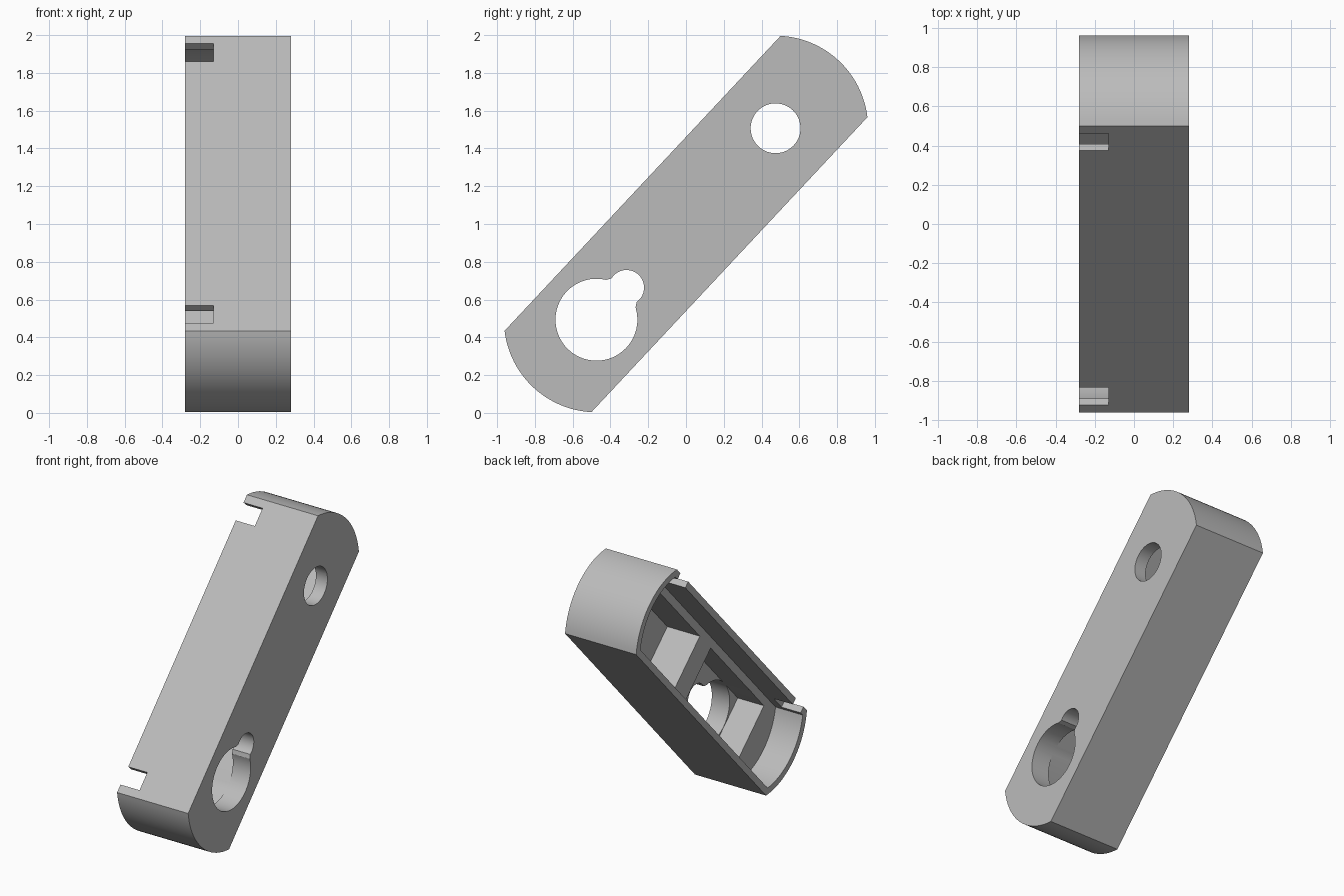
import bpy
import bmesh
from math import sin, cos, asin, pi, radians
from mathutils import Matrix

cube = bpy.data.objects.get("Cube")
if cube:
    bpy.data.objects.remove(cube)

TILT = radians(46.9)      # lean of the long axis
HALF = 0.28               # half thickness across x
PIVOT = 0.694             # distance of the end-arc centres from the middle
RADIUS, WIDTH = 0.49, 0.315
OPEN = -HALF              # the open side

grey = bpy.data.materials.new("plain_grey")
grey.use_nodes = True
grey.diffuse_color = (0.5, 0.5, 0.5, 1)
grey.node_tree.nodes["Principled BSDF"].inputs["Base Color"].default_value = (0.5, 0.5, 0.5, 1)


def prism(name, outline, x0, x1):
    """Extrude an outline, given along and across the bar, from x0 to x1."""
    bm = bmesh.new()
    face = bm.faces.new([bm.verts.new((x0, u, v)) for u, v in outline])
    new = bmesh.ops.extrude_face_region(bm, geom=[face])["geom"]
    bmesh.ops.translate(bm, vec=(x1 - x0, 0, 0),
                        verts=[g for g in new if isinstance(g, bmesh.types.BMVert)])
    bmesh.ops.recalc_face_normals(bm, faces=bm.faces)
    bm.transform(Matrix.Translation((0, 0, 1)) @ Matrix.Rotation(TILT, 4, 'X'))
    mesh = bpy.data.meshes.new(name)
    bm.to_mesh(mesh)
    bm.free()
    mesh.materials.append(grey)
    ob = bpy.data.objects.new(name, mesh)
    bpy.context.collection.objects.link(ob)
    return ob


def arc(centre, radius, a0, a1, steps):
    return [(centre + radius * cos(a0 + (a1 - a0) * i / steps),
             radius * sin(a0 + (a1 - a0) * i / steps)) for i in range(steps + 1)]


def bar(radius, width):
    """Bar outline with a shallow arc at each end."""
    a = asin(width / radius)
    return arc(PIVOT, radius, -a, a, 24) + arc(-PIVOT, radius, pi - a, pi + a, 24)


def circle(centre, radius):
    return arc(centre, radius, 0, 2 * pi * 47 / 48, 47)


def box(u0, u1, v0, v1):
    return [(u0, v0), (u1, v0), (u1, v1), (u0, v1)]


body = prism("shell_body", bar(RADIUS, WIDTH), -HALF, HALF)


def cut(name, outline, x0, x1):
    cutter = prism(name, outline, x0, x1)
    cutter.hide_render = True
    mod = body.modifiers.new(name, 'BOOLEAN')
    mod.operation, mod.solver, mod.object = 'DIFFERENCE', 'EXACT', cutter
    bpy.context.view_layer.objects.active = body
    bpy.ops.object.modifier_apply(modifier=name)
    bpy.data.objects.remove(cutter)


# Shallow recess for a cover, leaving a ledge inside the thin rim
LEDGE = OPEN + 0.214
cut("cover_recess", bar(RADIUS - 0.045, WIDTH - 0.045), OPEN - 0.1, LEDGE)

# Deep pockets on both sides of the cross rib
end_pocket = [(u, v) for u, v in bar(RADIUS - 0.1, WIDTH - 0.1) if u > 0.5]
cut("upper_pocket", end_pocket + [(0.14, 0.215), (0.14, -0.215)], LEDGE - 0.05, OPEN + 0.47)
cut("lower_pocket", box(-0.915, -0.04, -0.215, 0.215), LEDGE - 0.05, OPEN + 0.42)

# Round hole and keyhole right through the floor
cut("round_hole", circle(PIVOT, 0.132), LEDGE, HALF + 0.1)
cut("keyhole_large", circle(-PIVOT, 0.217), LEDGE - 0.03, HALF + 0.1)
cut("keyhole_small", circle(-PIVOT + 0.233, 0.093), LEDGE - 0.03, HALF + 0.1)
cut("keyhole_neck", [(-0.55, -0.13), (-0.5, -0.104), (-0.475, -0.088),
                     (-0.475, 0.088), (-0.5, 0.104), (-0.55, 0.13)],
    LEDGE - 0.02, HALF + 0.1)

# Two notches in the front rim
for name, u0, u1 in (("upper_notch", 0.885, 1.013), ("lower_notch", -1.013, -0.885)):
    cut(name, box(u0, u1, WIDTH - 0.055, WIDTH + 0.1), OPEN - 0.1, OPEN + 0.15)

body.select_set(True)
bpy.ops.object.shade_smooth_by_angle(angle=radians(30))
